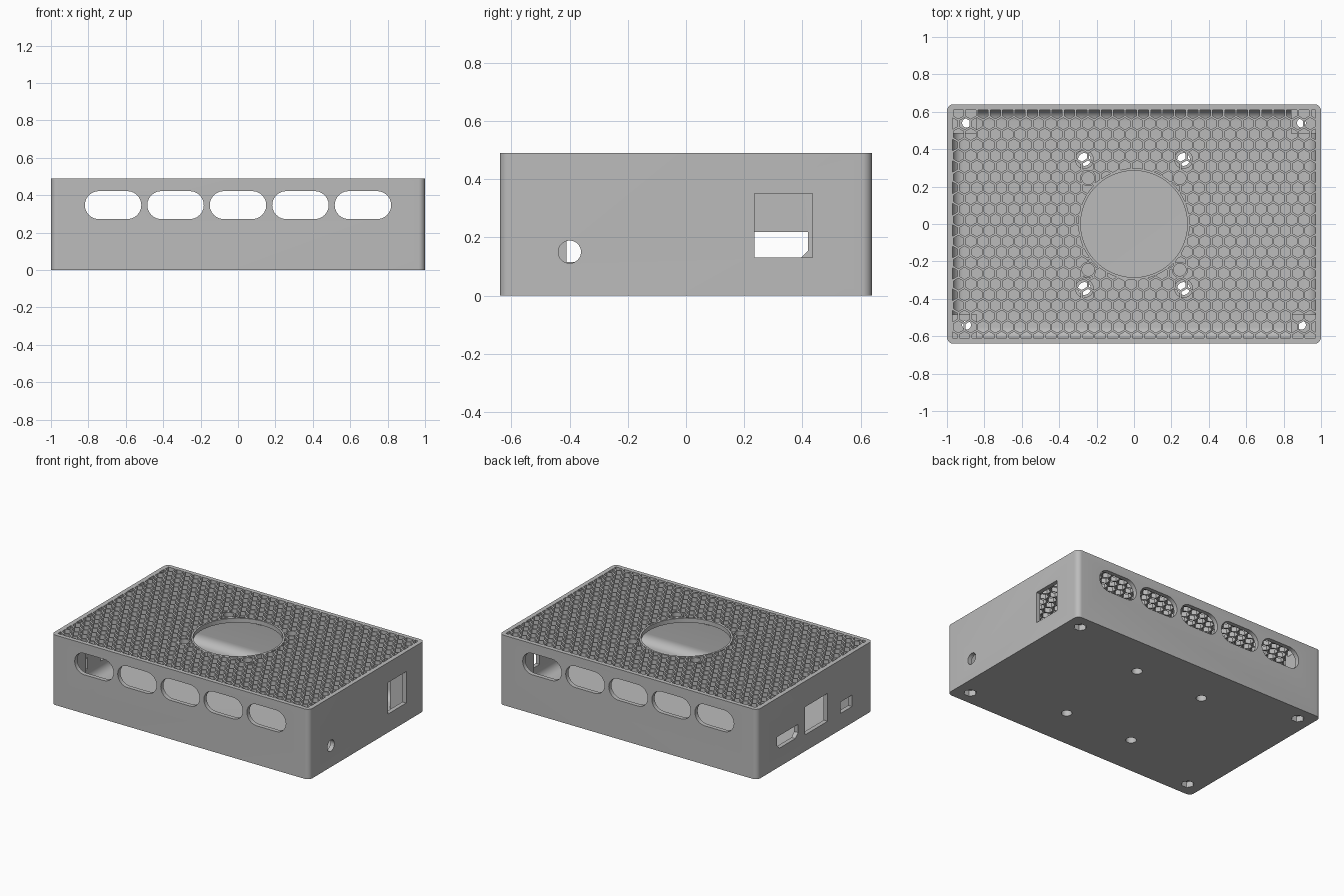
import bpy, bmesh, math
from mathutils import Matrix, Vector

old = bpy.data.objects.get("Cube")
if old:
    bpy.data.objects.remove(old, do_unlink=True)

# Overall sizes
HX, HY, H = 1.0, 0.64, 0.49
WALL, LID = 0.03, 0.03
FLOOR = 0.03

grey = bpy.data.materials.new("plain grey")
grey.use_nodes = True
GREY = (0.5, 0.5, 0.5, 1)
grey.diffuse_color = GREY
grey.node_tree.nodes["Principled BSDF"].inputs["Base Color"].default_value = GREY


def finish(bm, name):
    bmesh.ops.recalc_face_normals(bm, faces=bm.faces)
    me = bpy.data.meshes.new(name)
    bm.to_mesh(me)
    bm.free()
    ob = bpy.data.objects.new(name, me)
    bpy.context.scene.collection.objects.link(ob)
    return ob


def add_prism(bm, pts, axis, a, b):
    """Extrude a 2D outline from a to b along axis x, y or z."""
    def place(p, t):
        return {"x": (t, p[0], p[1]), "y": (p[0], t, p[1]), "z": (p[0], p[1], t)}[axis]
    lo = [bm.verts.new(place(p, a)) for p in pts]
    hi = [bm.verts.new(place(p, b)) for p in pts]
    n = len(pts)
    bm.faces.new(lo[::-1])
    bm.faces.new(hi)
    for i in range(n):
        bm.faces.new((lo[i], lo[(i + 1) % n], hi[(i + 1) % n], hi[i]))


def circle(cx, cy, r, n=32, start=0.0):
    return [(cx + r * math.cos(start + math.tau * i / n),
             cy + r * math.sin(start + math.tau * i / n)) for i in range(n)]


def rect(x0, x1, y0, y1):
    return [(x0, y0), (x1, y0), (x1, y1), (x0, y1)]


def slot(cx, cy, half, r, n=12):
    right = [(cx + half - r + r * math.cos(a), cy + r * math.sin(a))
             for a in (-math.pi / 2 + math.pi * i / n for i in range(n + 1))]
    return right + [(2 * cx - x, 2 * cy - y) for x, y in right]


def prisms(name, items):
    bm = bmesh.new()
    for item in items:
        add_prism(bm, *item)
    return finish(bm, name)


def boolean(target, cutter, op="DIFFERENCE"):
    """Bake a boolean into the target and discard the cutter."""
    mod = target.modifiers.new("cut", "BOOLEAN")
    mod.operation, mod.object, mod.solver = op, cutter, "MANIFOLD"
    bpy.context.view_layer.update()
    dg = bpy.context.evaluated_depsgraph_get()
    me = bpy.data.meshes.new_from_object(target.evaluated_get(dg))
    target.modifiers.clear()
    target.data = me
    bpy.data.objects.remove(cutter, do_unlink=True)


def box(name, lo, hi, pick, radius, segs):
    """Box with the edges chosen by pick(midpoint, direction) rounded."""
    bm = bmesh.new()
    add_prism(bm, rect(lo[0], hi[0], lo[1], hi[1]), "z", lo[2], hi[2])
    edges = [e for e in bm.edges
             if pick((e.verts[0].co + e.verts[1].co) / 2,
                     (e.verts[0].co - e.verts[1].co).normalized())]
    bmesh.ops.bevel(bm, geom=edges, offset=radius, segments=segs,
                    profile=0.5, affect="EDGES")
    return finish(bm, name)


QUAD = [(sx, sy) for sx in (-1, 1) for sy in (-1, 1)]

# Outer shell with rounded upright corners
case = box("vented_case", (-HX, -HY, 0), (HX, HY, H),
           lambda m, d: abs(d.z) > 0.9, 0.035, 8)

# Inner cavity, filleted along the floor, leaving corner posts and standoffs
cavity = box("cavity", (-HX + WALL, -HY + WALL, FLOOR), (HX - WALL, HY - WALL, H - LID),
             lambda m, d: abs(m.z - FLOOR) < 1e-4, 0.06, 8)
posts = []
for sx, sy in QUAD:
    xs, ys = sorted((sx * 0.84, sx * 1.1)), sorted((sy * 0.485, sy * 0.8))
    posts.append((rect(*xs, *ys), "z", -0.1, 0.6))
boolean(cavity, prisms("posts", posts))
boolean(cavity, prisms("standoffs", [(circle(sx * 0.265, sy * 0.345, 0.05), "z", -0.1, 0.09)
                                     for sx, sy in QUAD]))
boolean(case, cavity)

# Honeycomb grille, trimmed to the border, fan ring and fan screw bosses
PITCH, ROW, HEX_R = 0.066, 0.0572, 0.0315
Z0, Z1 = H - LID - 0.015, H + 0.02
hexes = []
for j in range(23):
    y = 0.594 - j * ROW
    for i in range(32):
        x = -1.005 + i * PITCH + (PITCH / 2 if j % 2 else 0)
        if abs(x) < 0.995 and abs(y) < 0.632:
            hexes.append((circle(x, y, HEX_R, 6, math.pi / 6), "z", Z0, Z1))
grille = prisms("grille", hexes)
boolean(grille, prisms("border", [(rect(-0.97, 0.97, -0.61, 0.61), "z", 0.3, 0.6)]), "INTERSECT")
boolean(grille, prisms("fan_ring", [(circle(0, 0, 0.298, 96), "z", 0.3, 0.6)]))
boolean(grille, prisms("fan_bosses", [(circle(sx * 0.245, sy * 0.245, 0.043), "z", 0.3, 0.6)
                                      for sx, sy in QUAD]))
boolean(case, grille)

# Fan opening and its four screw holes
boolean(case, prisms("fan_holes", [(circle(0, 0, 0.285, 96), "z", 0.42, 0.6)] +
                     [(circle(sx * 0.245, sy * 0.245, 0.033), "z", 0.42, 0.6) for sx, sy in QUAD]))

# Five air slots through the front and back walls
boolean(case, prisms("air_slots", [(slot(0.334 * k, 0.347, 0.151, 0.075), "y", -0.8, 0.8)
                                   for k in range(-2, 3)]))

# Ports in the two end walls
video = [(0.217, 0.13), (0.395, 0.13), (0.42, 0.155), (0.42, 0.218), (0.187, 0.218), (0.187, 0.16)]
boolean(case, prisms("ports", [
    (rect(0.235, 0.435, 0.13, 0.35), "x", 0.9, 1.1),
    (circle(-0.40, 0.15, 0.039), "x", 0.9, 1.1),
    (video, "x", -1.1, -0.9),
    (rect(-0.14, 0.11, 0.115, 0.31), "x", -1.1, -0.9),
    (rect(-0.41, -0.28, 0.115, 0.195), "x", -1.1, -0.9)]))

# Screw holes through the floor and posts, with nut pockets under the corners
boolean(case, prisms("screw_holes",
                     [(circle(sx * 0.265, sy * 0.345, 0.034), "z", -0.1, 0.2) for sx, sy in QUAD] +
                     [(circle(sx * 0.895, sy * 0.54, 0.024), "z", -0.1, H - LID) for sx, sy in QUAD]))
boolean(case, prisms("nut_pockets", [(circle(sx * 0.895, sy * 0.54, 0.042, 6), "z", -0.1, 0.04)
                                     for sx, sy in QUAD]))

# Material and shading
case.data.materials.clear()
case.data.materials.append(grey)
for p in case.data.polygons:
    p.material_index = 0
bpy.ops.object.select_all(action="DESELECT")
case.select_set(True)
bpy.context.view_layer.objects.active = case
bpy.ops.object.shade_smooth_by_angle(angle=math.radians(30))
